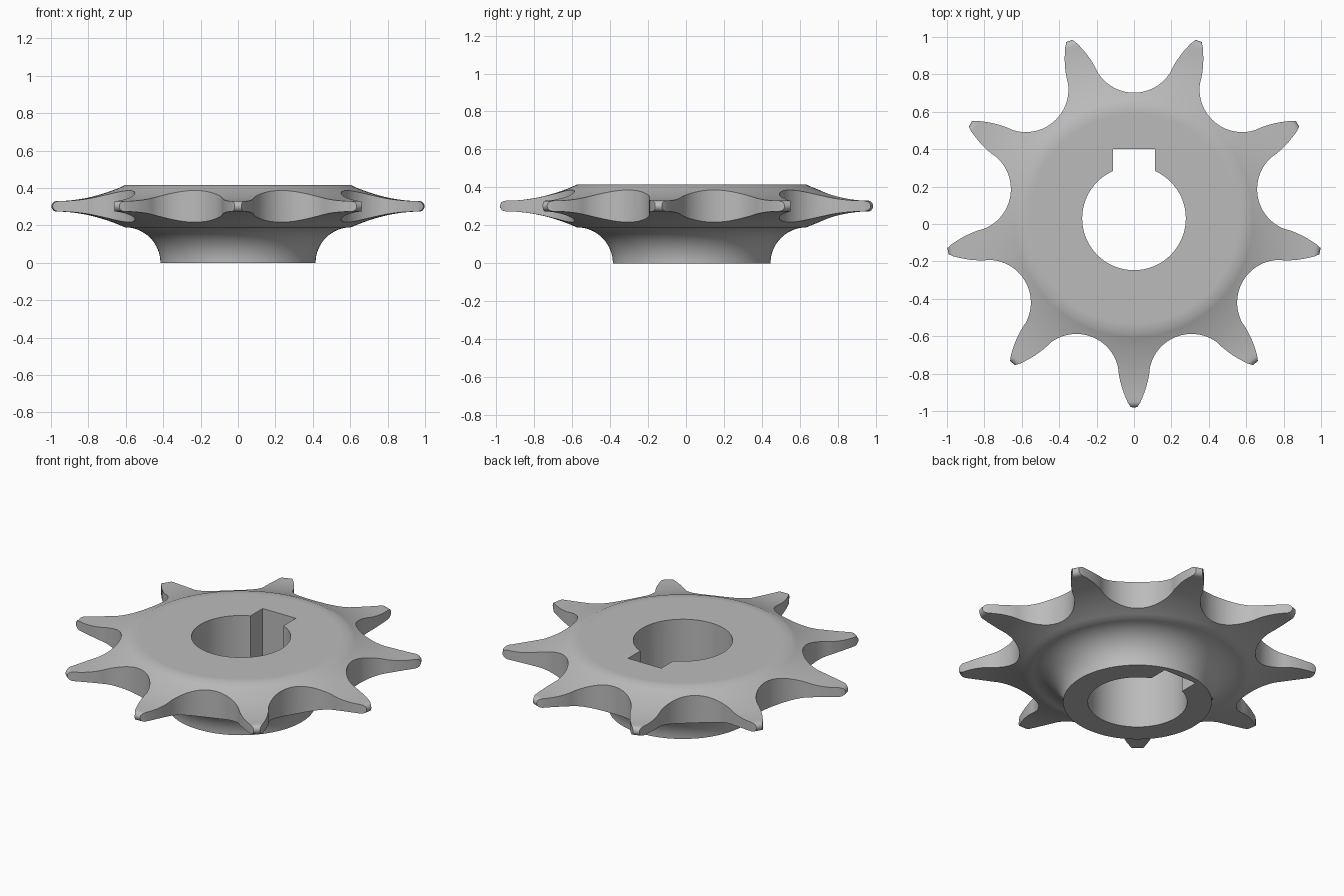
import bpy
import bmesh
from math import sin, cos, pi, radians
from mathutils import Matrix, Vector

cube = bpy.data.objects.get("Cube")
if cube:
    bpy.data.objects.remove(cube, do_unlink=True)

TEETH = 9
CENTRE_Y = 0.03
MID_Z = 0.302
PLATE_R = 0.605
HUB_R = 0.415
TIP_R = 1.01

steel = bpy.data.materials.new("plain grey steel")
steel.use_nodes = True
grey = (0.5, 0.5, 0.5, 1)
steel.diffuse_color = grey
steel.node_tree.nodes["Principled BSDF"].inputs["Base Color"].default_value = grey


def make_object(name, bm):
    bmesh.ops.recalc_face_normals(bm, faces=bm.faces)
    mesh = bpy.data.meshes.new(name)
    bm.to_mesh(mesh)
    bm.free()
    mesh.materials.append(steel)
    obj = bpy.data.objects.new(name, mesh)
    obj.location.y = CENTRE_Y
    bpy.context.collection.objects.link(obj)
    return obj


def prism(name, outline):
    """Upright prism through the whole part, used as a cutter."""
    bm = bmesh.new()
    face = bm.faces.new([bm.verts.new((x, y, -0.2)) for x, y in outline])
    up = bmesh.ops.extrude_face_region(bm, geom=[face])["geom"]
    verts = [v for v in up if isinstance(v, bmesh.types.BMVert)]
    bmesh.ops.translate(bm, verts=verts, vec=(0, 0, 0.9))
    obj = make_object(name, bm)
    obj.hide_render = True
    return obj


def lathe(name, profile, steps):
    """Solid of revolution from (radius, z) points that end on the axis."""
    bm = bmesh.new()
    verts = [bm.verts.new((r, 0, z)) for r, z in profile]
    edges = [bm.edges.new(pair) for pair in zip(verts, verts[1:])]
    bmesh.ops.spin(bm, geom=verts + edges, cent=(0, 0, 0), axis=(0, 0, 1),
                   angle=2 * pi, steps=steps, use_merge=True)
    bmesh.ops.remove_doubles(bm, verts=bm.verts, dist=1e-5)
    return make_object(name, bm)


# Hub with a quarter-round fillet, then a plate that thins towards the tips
fillet_r = PLATE_R - HUB_R
fillet = [(PLATE_R - fillet_r * cos(a), fillet_r * sin(a))
          for a in (pi / 2 * i / 16 for i in range(17))]
taper = []
for i in range(1, 13):
    r = PLATE_R + (0.98 - PLATE_R) * i / 12
    taper.append((r, 0.028 + 0.084 * ((0.98 - r) / (0.98 - PLATE_R)) ** 2))
taper += [(0.98 + 0.03 * sin(a), 0.028 * cos(a))
          for a in (pi / 2 * i / 5 for i in range(1, 5))]
profile = [(0, 0)] + fillet
profile += [(r, MID_Z - h) for r, h in taper]
profile += [(TIP_R, MID_Z)]
profile += [(r, MID_Z + h) for r, h in reversed(taper)]
profile += [(PLATE_R, 0.415), (0.56, 0.415), (0, 0.415)]
sprocket = lathe("sprocket", profile, 144)

# Half a tooth: convex flank, then round roller seat down to the valley
pitch = 2 * pi / TEETH
seat = Vector((0.9 * sin(pitch / 2), 0.9 * cos(pitch / 2)))
half = [(0.013, 1.025), (0.02, 1.005), (0.033, 0.985), (0.044, 0.96),
        (0.056, 0.93), (0.066, 0.9), (0.075, 0.865), (0.081, 0.835)]
start, end = radians(192), radians(250)
for i in range(15):
    a = start + (end - start) * i / 14
    half.append((seat.x + 0.228 * cos(a), seat.y + 0.228 * sin(a)))
tooth = [(-x, y) for x, y in reversed(half)] + half[:-1]
outline = []
for k in range(TEETH):
    turn = Matrix.Rotation(pi - k * pitch, 2)
    outline += [turn @ Vector(p) for p in tooth]
tooth_cutter = prism("tooth_outline", outline)

# Round bore joined to a square keyway at the back
BORE_R, KEY_X, KEY_Y = 0.277, 0.113, 0.372
key_a = pi / 2 - math_a if (math_a := None) else Vector((KEY_X, (BORE_R ** 2 - KEY_X ** 2) ** 0.5)).angle_signed(Vector((1, 0)))
sweep = 2 * pi - (pi - 2 * key_a)
bore = [(BORE_R * cos(a), BORE_R * sin(a))
        for a in (pi - key_a + sweep * i / 80 for i in range(81))]
bore += [(KEY_X, KEY_Y), (-KEY_X, KEY_Y)]
bore_cutter = prism("bore_and_keyway", bore)

# Cut the teeth and the bore
for cutter, operation in ((tooth_cutter, 'INTERSECT'), (bore_cutter, 'DIFFERENCE')):
    mod = sprocket.modifiers.new(cutter.name, 'BOOLEAN')
    mod.operation = operation
    mod.solver = 'EXACT'
    mod.object = cutter
bpy.context.view_layer.update()
graph = bpy.context.evaluated_depsgraph_get()
cut_mesh = bpy.data.meshes.new_from_object(sprocket.evaluated_get(graph))
sprocket.modifiers.clear()
sprocket.data = cut_mesh
for cutter in (tooth_cutter, bore_cutter):
    bpy.data.objects.remove(cutter, do_unlink=True)

# Smooth curves, crisp rims
bpy.ops.object.select_all(action='DESELECT')
sprocket.select_set(True)
bpy.context.view_layer.objects.active = sprocket
bpy.ops.object.shade_smooth_by_angle(angle=radians(32))
